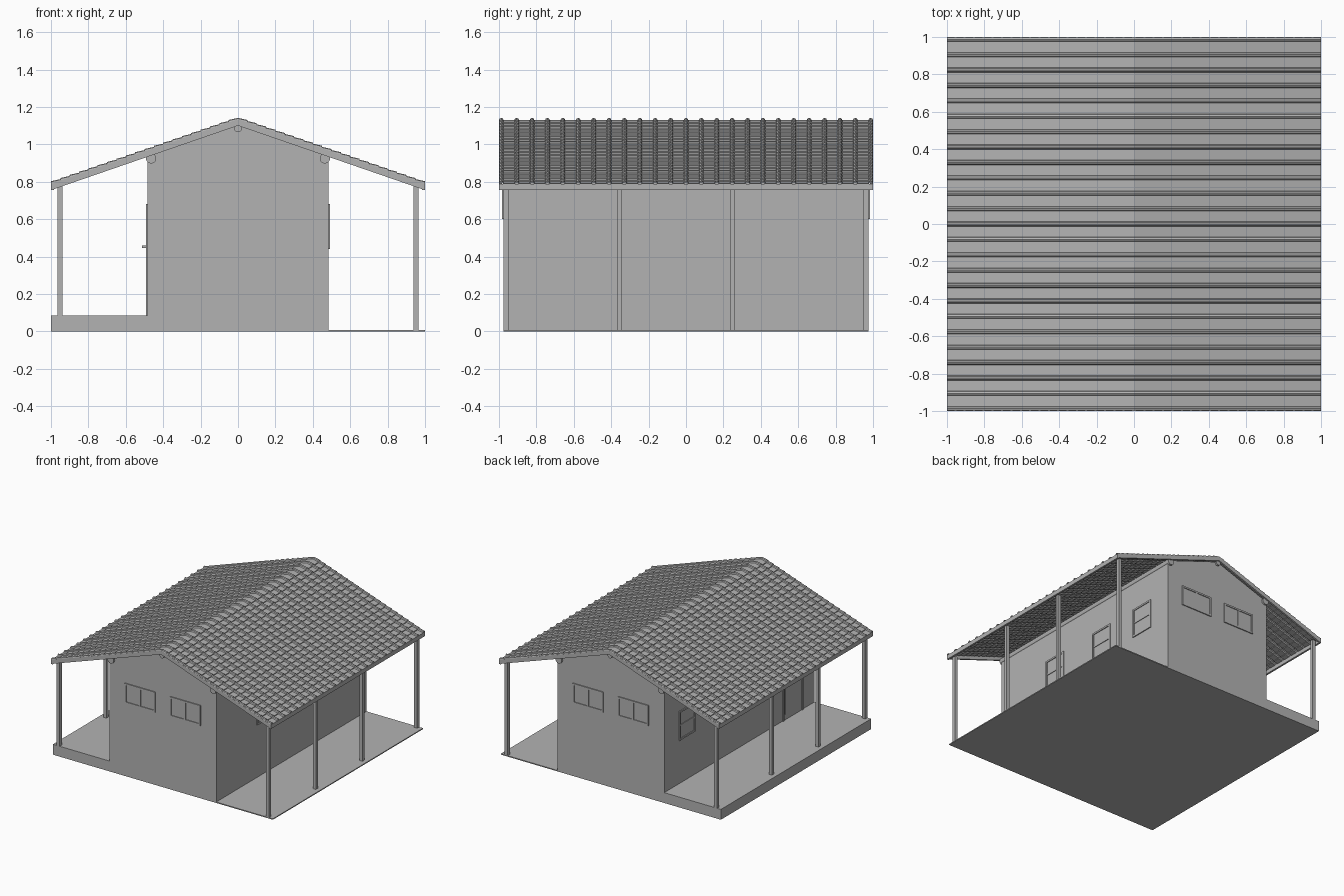
import bpy, bmesh, math

cube = bpy.data.objects.get("Cube")
if cube:
    bpy.data.objects.remove(cube, do_unlink=True)

grey = bpy.data.materials.new("plain grey")
grey.use_nodes = True
colour = (0.45, 0.45, 0.45, 1)
grey.diffuse_color = colour
grey.node_tree.nodes["Principled BSDF"].inputs["Base Color"].default_value = colour

WALL_X, WALL_Y = 0.485, 0.975   # half sizes of the house body
PITCH = 0.345                   # roof drop per unit of x
SOFFIT = 1.10                   # underside of the roof at the ridge


def finish(name, bm):
    bmesh.ops.recalc_face_normals(bm, faces=bm.faces)
    mesh = bpy.data.meshes.new(name)
    bm.to_mesh(mesh)
    bm.free()
    obj = bpy.data.objects.new(name, mesh)
    mesh.materials.append(grey)
    bpy.context.scene.collection.objects.link(obj)
    return obj


def add_box(bm, x0, x1, y0, y1, z0, z1):
    verts = bmesh.ops.create_cube(bm, size=1)["verts"]
    for v in verts:
        v.co.x = x0 if v.co.x < 0 else x1
        v.co.y = y0 if v.co.y < 0 else y1
        v.co.z = z0 if v.co.z < 0 else z1


def box(name, *bounds):
    bm = bmesh.new()
    add_box(bm, *bounds)
    return finish(name, bm)


def prism(name, outline, y0, y1):
    """Extrude an x-z outline along y."""
    bm = bmesh.new()
    face = bm.faces.new([bm.verts.new((x, y0, z)) for x, z in outline])
    ext = bmesh.ops.extrude_face_region(bm, geom=[face])["geom"]
    for v in ext:
        if isinstance(v, bmesh.types.BMVert):
            v.co.y = y1
    return finish(name, bm)


def opening(name, axis, sign, a0, a1, z0, z1, bar=None, sill=True):
    """Framed window or door on the wall facing the given axis and sign."""
    bm = bmesh.new()
    t = 0.014
    wall = WALL_X if axis == "x" else WALL_Y

    def piece(b0, b1, c0, c1, depth):
        n0, n1 = sorted((sign * (wall - 0.005), sign * (wall + depth)))
        if axis == "x":
            add_box(bm, n0, n1, b0, b1, c0, c1)
        else:
            add_box(bm, b0, b1, n0, n1, c0, c1)

    piece(a0, a0 + t, z0, z1, 0.008)
    piece(a1 - t, a1, z0, z1, 0.008)
    piece(a0 + t, a1 - t, z1 - t, z1, 0.008)
    if sill:
        piece(a0 + t, a1 - t, z0, z0 + t, 0.008)
    piece(a0 + t, a1 - t, z0, z1 - t, 0.002)
    if bar == "level":
        mid = (z0 + z1) / 2
        piece(a0 + t, a1 - t, mid - t / 2, mid + t / 2, 0.007)
    elif bar == "upright":
        mid = (a0 + a1) / 2
        piece(mid - t / 2, mid + t / 2, z0 + t, z1 - t, 0.007)
    return finish(name, bm)


# House body with gable ends
wall_top = SOFFIT - PITCH * WALL_X
prism("walls", [(-WALL_X, 0), (WALL_X, 0), (WALL_X, wall_top), (0, SOFFIT),
                (-WALL_X, wall_top)], -WALL_Y, WALL_Y)

# Porch floors: raised on the right, thin on the left
box("right_porch_floor", -1, -WALL_X, -WALL_Y, WALL_Y, 0, 0.085)
box("left_porch_floor", WALL_X, 1, -WALL_Y, WALL_Y, 0, 0.008)

# Porch posts
for side, sign in (("left", 1), ("right", -1)):
    for i, y in enumerate((-0.961, -0.355, 0.249, 0.961)):
        x = sign * 0.952
        box(f"{side}_post_{i + 1}", x - 0.0135, x + 0.0135, y - 0.0135, y + 0.0135,
            0, 0.775)

# Windows in both gables
for end, sign in (("front", -1), ("back", 1)):
    opening(f"{end}_window_left", "y", sign, 0.065, 0.345, 0.60, 0.765, "upright")
    opening(f"{end}_window_right", "y", sign, -0.345, -0.065, 0.60, 0.765, "upright")

# Windows and door in the long walls
for i, y in enumerate((-0.345, 0.20, 0.675)):
    opening(f"left_window_{i + 1}", "x", 1, y - 0.105, y + 0.105, 0.44, 0.68, "level")
opening("right_window", "x", -1, 0.58, 0.785, 0.44, 0.68, "level")
opening("door", "x", -1, -0.82, -0.56, 0.085, 0.68, sill=False)
box("door_panel", -WALL_X - 0.005, -WALL_X, -0.79, -0.59, 0.13, 0.64)
box("door_handle", -0.512, -WALL_X, -0.61, -0.597, 0.445, 0.458)

# Round roof beams
for name, x, z, r in (("ridge_beam", 0, 1.085, 0.02), ("left_beam", 0.465, 0.925, 0.028),
                      ("right_beam", -0.465, 0.925, 0.028)):
    bpy.ops.mesh.primitive_cylinder_add(vertices=12, radius=r, depth=1.98,
                                        location=(x, 0, z), rotation=(math.pi / 2, 0, 0))
    beam = bpy.context.object
    beam.name = name
    beam.data.materials.append(grey)

# Gable boards and eave boards
T = 0.034
low = SOFFIT - PITCH
for end, sign in (("front", -1), ("back", 1)):
    prism(f"{end}_gable_board", [(-1, low), (0, SOFFIT), (1, low), (1, low + T),
                                 (0, SOFFIT + T), (-1, low + T)], sign * 0.985, sign * 1.0)
for side, sign in (("left", 1), ("right", -1)):
    box(f"{side}_eave_board", *sorted((sign * 0.985, sign)), -1, 1, low, low + T)

# Tiled roof: overlapping rows, each with raised barrels
ROWS, COLS, BARREL = 20, 24, 0.0125
section = [(-1, 0)]
for c in range(COLS + 1):
    centre = -0.9875 + c * 1.975 / COLS
    for k in range(5):
        a = math.pi * (1 - k / 4)
        section.append((centre + BARREL * math.cos(a), BARREL * math.sin(a)))
section.append((1, 0))

for side, sign in (("left", 1), ("right", -1)):
    bm = bmesh.new()
    for row in range(ROWS):
        rails = []
        # tile sheet, lower lip and underside
        for x, lift in ((row / ROWS, -0.007), (row / ROWS, 0),
                        ((row + 1) / ROWS, 0.006), ((row + 1) / ROWS, -0.002)):
            z = SOFFIT + 0.029 - PITCH * x + lift
            rails.append([bm.verts.new((sign * x, y, z + h)) for y, h in section])
        for r in range(4):
            a, b = rails[r], rails[(r + 1) % 4]
            for j in range(len(section) - 1):
                bm.faces.new((a[j], a[j + 1], b[j + 1], b[j]))
        bm.faces.new([rail[0] for rail in rails])
        bm.faces.new([rail[-1] for rail in reversed(rails)])
    finish(f"{side}_roof_tiles", bm)
